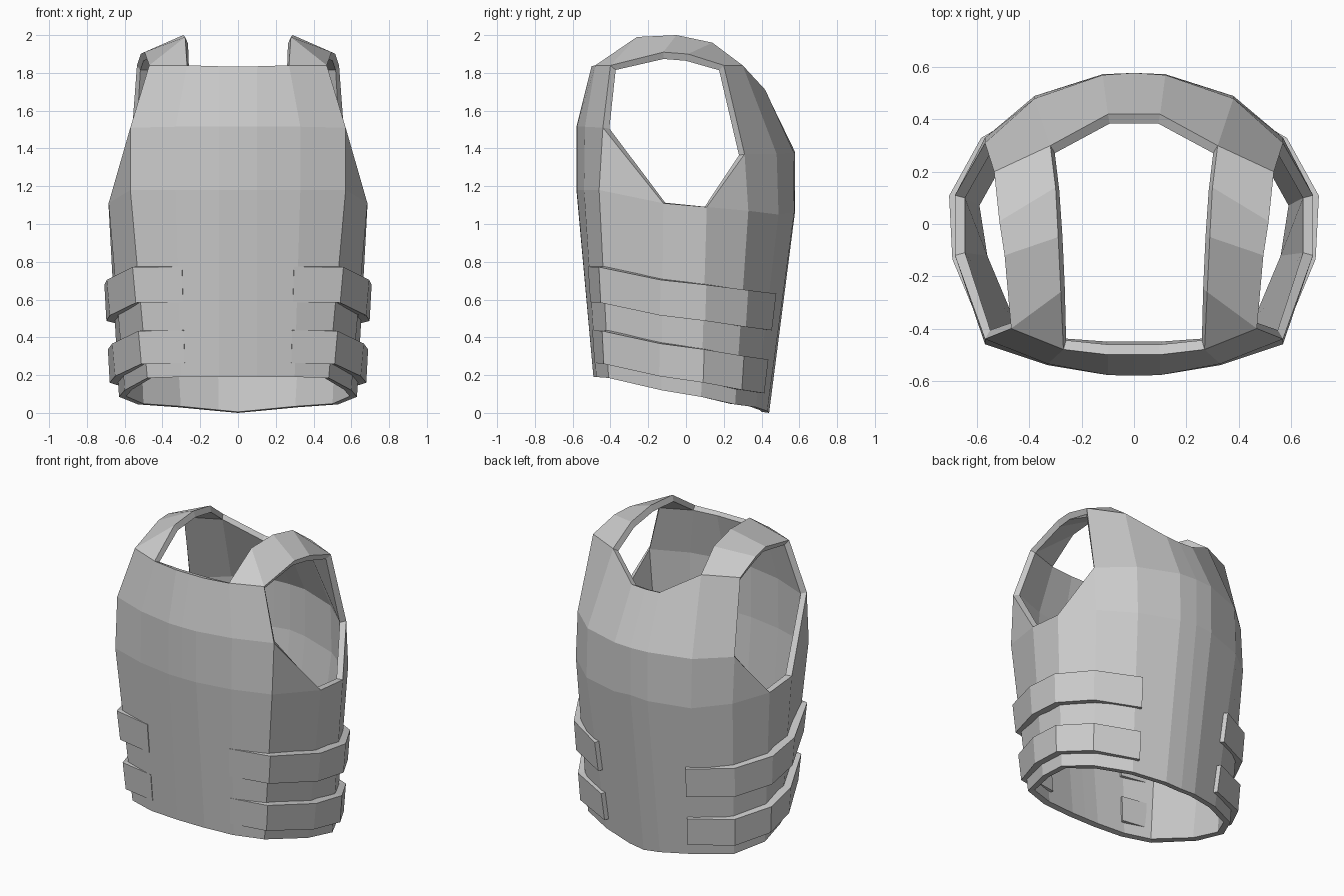
import bpy
from mathutils import Vector

if "Cube" in bpy.data.objects:
    bpy.data.objects.remove(bpy.data.objects["Cube"])


def make_part(name, verts, faces, thickness):
    """Half shell on +x, mirrored across the centre and thickened inward."""
    mesh = bpy.data.meshes.new(name)
    mesh.from_pydata(verts, [], faces)
    obj = bpy.data.objects.new(name, mesh)
    bpy.context.collection.objects.link(obj)
    mirror = obj.modifiers.new("mirror", 'MIRROR')
    mirror.use_clip = True
    mirror.merge_threshold = 0.001
    solid = obj.modifiers.new("thickness", 'SOLIDIFY')
    solid.thickness = thickness
    solid.offset = -1
    return obj


# Half rings running from front centre round the side to back centre
hem = [(0, -.49, .19), (.1, -.49, .19), (.30, -.475, .19), (.48, -.41, .185),
       (.60, -.13, .12), (.63, .08, .085), (.53, .26, .045), (.32, .37, .03),
       (.11, .43, .01), (0, .44, 0)]
chest = [(0, -.58, 1.18), (.1, -.578, 1.18), (.33, -.54, 1.18), (.57, -.46, 1.18),
         (.685, -.12, 1.11), (.685, .11, 1.09), (.57, .33, 1.07), (.38, .49, 1.05),
         (.12, .573, 1.06), (0, .578, 1.07)]
front_mid = [(0, -.58, 1.515), (.1, -.578, 1.515), (.33, -.535, 1.515), (.57, -.44, 1.51)]
front_top = [(0, -.50, 1.835), (.1, -.50, 1.835), (.27, -.48, 1.84), (.47, -.40, 1.84)]
back_mid = [(.57, .31, 1.37), (.38, .48, 1.37), (.12, .57, 1.38), (0, .578, 1.38)]
back_top = [(.535, .2, 1.84), (.32, .30, 1.84), (.1, .42, 1.71), (0, .42, 1.705)]
strap_in = [(.28, -.26, 1.99), (.29, -.05, 2.0), (.30, .14, 1.96)]
strap_out = [(.495, -.12, 1.91), (.515, .01, 1.90)]

verts, faces = [], []


def add(points):
    start = len(verts)
    verts.extend(points)
    return list(range(start, len(verts)))


def bridge(low, high):
    for i in range(len(low) - 1):
        faces.append((low[i], low[i + 1], high[i + 1], high[i]))


h, c, fm, ft, bm, bt, si, so = [add(p) for p in (
    hem, chest, front_mid, front_top, back_mid, back_top, strap_in, strap_out)]

# Torso, front and back panels
bridge(h, c)
bridge(c[:4], fm)
bridge(fm, ft)
bridge(c[6:], bm)
bridge(bm, bt)
# Armhole corners
faces.append((c[3], c[4], fm[3]))
faces.append((c[5], c[6], bm[0]))
# Shoulder straps
faces.append((ft[2], ft[3], si[0]))
inner = si + [bt[1]]
outer = [ft[3]] + so + [bt[0]]
for i in range(3):
    faces.append((inner[i], outer[i], outer[i + 1], inner[i + 1]))

make_part("vest_body", verts, faces, 0.04)


def surface(s, t):
    """Point on the lower torso: s is the column, t the height from hem to chest."""
    i = min(int(s), 8)
    low = Vector(hem[i]).lerp(Vector(hem[i + 1]), s - i)
    high = Vector(chest[i]).lerp(Vector(chest[i + 1]), s - i)
    return low.lerp(high, t)


# Side belts: flush at the front, standing proud round the side
columns = [(1.9, .003), (3, .033), (4, .046), (5, .046), (6, .042), (7.15, .028)]
for name, t0, t1 in (("upper_side_belts", .40, .59), ("lower_side_belts", .075, .25)):
    rows = []
    for t in (t0, t1):
        row = []
        for s, lift in columns:
            tangent = surface(s + .3, t) - surface(s - .3, t)
            out = Vector((tangent.y, -tangent.x, 0)).normalized()
            row.append(surface(s, t) + out * lift)
        rows.append(row)
    n = len(columns)
    make_part(name, rows[0] + rows[1],
              [(i, i + 1, n + i + 1, n + i) for i in range(n - 1)], 0.06)
